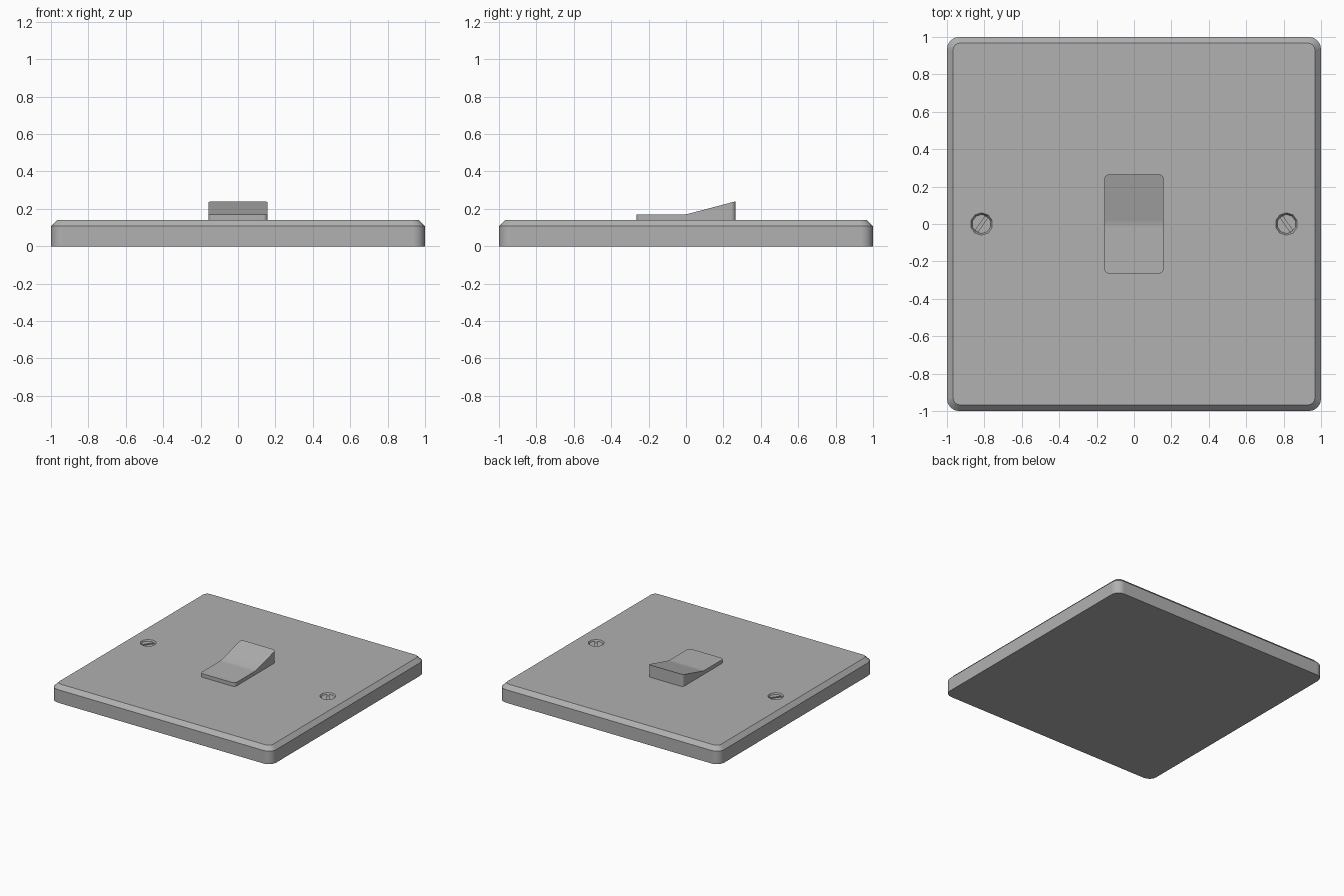
import bpy, bmesh, math
from mathutils import Matrix

if "Cube" in bpy.data.objects:
    bpy.data.objects.remove(bpy.data.objects["Cube"])

TOP = 0.14
CREASE = 0.02          # half width of the soft bend across the rocker

grey = bpy.data.materials.new("mid_grey")
grey.diffuse_color = (0.44, 0.44, 0.44, 1)
grey.use_nodes = True
grey.node_tree.nodes["Principled BSDF"].inputs["Base Color"].default_value = grey.diffuse_color


def rounded_outline(hx, hy, r, segs=4, side_ys=(0.0,)):
    """Counter-clockwise rounded rectangle with extra points on its left and right sides."""
    corners = [(hx - r, hy - r), (r - hx, hy - r), (r - hx, r - hy), (hx - r, r - hy)]
    pts = [(hx, y) for y in side_ys]
    for i, (cx, cy) in enumerate(corners):
        if i == 2:
            pts += [(-hx, y) for y in reversed(side_ys)]
        for s in range(segs + 1):
            a = math.radians(90 * (i + s / segs))
            pts.append((cx + r * math.cos(a), cy + r * math.sin(a)))
    return pts


def finish(bm, name):
    bmesh.ops.recalc_face_normals(bm, faces=bm.faces)
    me = bpy.data.meshes.new(name)
    bm.to_mesh(me)
    bm.free()
    me.materials.append(grey)
    ob = bpy.data.objects.new(name, me)
    bpy.context.collection.objects.link(ob)
    return ob


def loft(name, loops, strips=0):
    """Skin the loops; strips > 0 splits the top across its side points."""
    bm = bmesh.new()
    rings = [[bm.verts.new(p) for p in loop] for loop in loops]
    n = len(rings[0])
    for lo, hi in zip(rings, rings[1:]):
        for i in range(n):
            j = (i + 1) % n
            bm.faces.new((lo[i], lo[j], hi[j], hi[i]))
    bm.faces.new(rings[0][::-1])
    top = rings[-1]
    if strips:
        h, k = n // 2, strips
        for i in range(k):
            a, b = top[i], top[i + 1]
            c, d = top[h + k - i - 1], top[h + k - i]
            bm.faces.new((a, b, c, d))
        bm.faces.new(top[k:h + 1])
        bm.faces.new(top[h + k:] + top[:1])
    else:
        bm.faces.new(top)
    return finish(bm, name)


def drum(name, x, z0, z1, r0, r1, sides=10):
    bm = bmesh.new()
    bmesh.ops.create_cone(bm, cap_ends=True, segments=sides, radius1=r0, radius2=r1,
                          depth=z1 - z0, matrix=Matrix.Translation((x, 0, (z0 + z1) / 2)))
    return finish(bm, name)


def cut(target, cutter):
    cutter.hide_render = True
    mod = target.modifiers.new("cut", 'BOOLEAN')
    mod.operation, mod.solver, mod.object = 'DIFFERENCE', 'EXACT', cutter
    bpy.context.view_layer.objects.active = target
    bpy.ops.object.modifier_apply(modifier=mod.name)
    bpy.data.objects.remove(cutter)


def smooth(ob):
    bpy.ops.object.select_all(action='DESELECT')
    ob.select_set(True)
    bpy.context.view_layer.objects.active = ob
    bpy.ops.object.shade_smooth_by_angle(angle=math.radians(30))
    ob.modifiers.new("flat_normals", 'WEIGHTED_NORMAL').keep_sharp = True


# wall plate with a chamfered rim
plate = loft("wall_plate", [
    [(x, y, z) for x, y in rounded_outline(h, h, r)]
    for h, r, z in ((1.0, 0.065, 0.0), (1.0, 0.065, 0.107), (0.968, 0.04, TOP))])

# countersunk slotted screws
for side, x in (("left", -0.815), ("right", 0.815)):
    cut(plate, drum("hole_cutter", x, 0.11, 0.17, 0.045, 0.075))
    screw = drum(side + "_screw", x, 0.1, 0.13, 0.051, 0.051)
    bm = bmesh.new()
    angle = math.radians(55 if x < 0 else 125)
    bmesh.ops.create_cube(bm, size=1, matrix=Matrix.Translation((x, 0, 0.13))
                          @ Matrix.Rotation(angle, 4, 'Z')
                          @ Matrix.Diagonal((0.2, 0.016, 0.026, 1)))
    cut(screw, finish(bm, "slot_cutter"))
smooth(plate)


# rocker: flat front half, softly bent into a rising back half
def rocker_height(y):
    slope = 0.265
    if y <= -CREASE:
        return 0.17
    if y >= CREASE:
        return 0.17 + slope * y
    return 0.17 + slope * (y + CREASE) ** 2 / (4 * CREASE)


outline = rounded_outline(0.158, 0.265, 0.024, side_ys=(-CREASE, 0.0, CREASE))
rocker = loft("rocker_switch", [
    [(x, y, TOP - 0.01) for x, y in outline],
    [(x, y, rocker_height(y)) for x, y in outline]], strips=2)
smooth(rocker)
